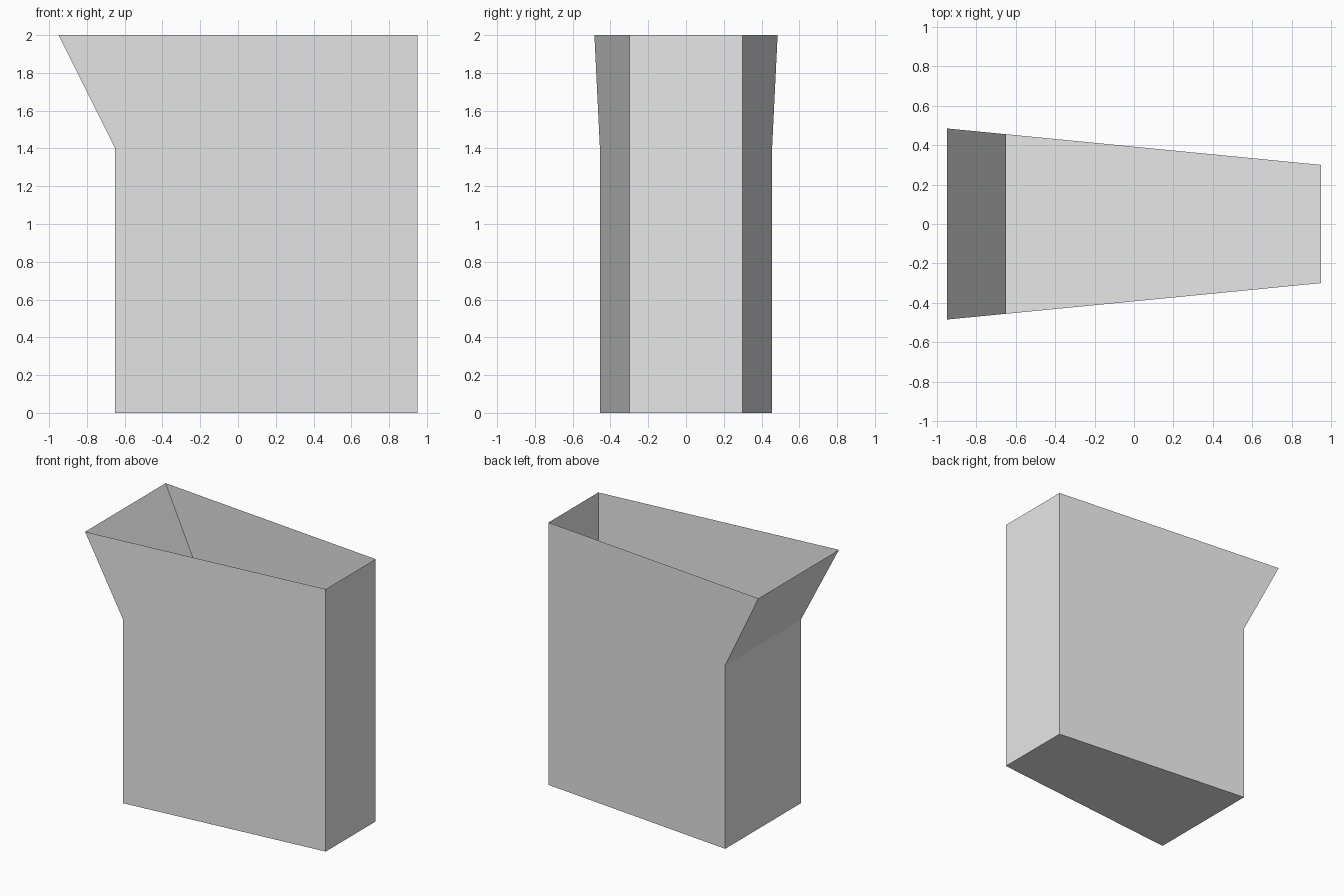
import bpy
import bmesh

cube = bpy.data.objects.get("Cube")
if cube:
    bpy.data.objects.remove(cube, do_unlink=True)

# Plain grey sheet
grey = bpy.data.materials.new("light_grey")
grey.use_nodes = True
colour = (0.8, 0.8, 0.8, 1)
grey.diffuse_color = colour
grey.node_tree.nodes["Principled BSDF"].inputs["Base Color"].default_value = colour


def half_width(x):
    """Half depth of the container, tapering from the spout to the back end."""
    return 0.3 + (0.95 - x) * 0.185 / 1.9


# Side outline: spout lip, spout base, floor, narrow end, rim
profile = [(-0.95, 2), (-0.65, 1.4), (-0.65, 0), (0.95, 0), (0.95, 2)]

bm = bmesh.new()
front = [bm.verts.new((x, -half_width(x), z)) for x, z in profile]
back = [bm.verts.new((x, half_width(x), z)) for x, z in profile]

# Tapered side walls
bm.faces.new(front)
bm.faces.new(reversed(back))

# Spout, wide end, floor and narrow end; the top stays open
for i in range(len(profile) - 1):
    bm.faces.new((front[i + 1], front[i], back[i], back[i + 1]))

mesh = bpy.data.meshes.new("open_container")
bm.to_mesh(mesh)
bm.free()
mesh.materials.append(grey)
container = bpy.data.objects.new("open_container", mesh)
bpy.context.collection.objects.link(container)
